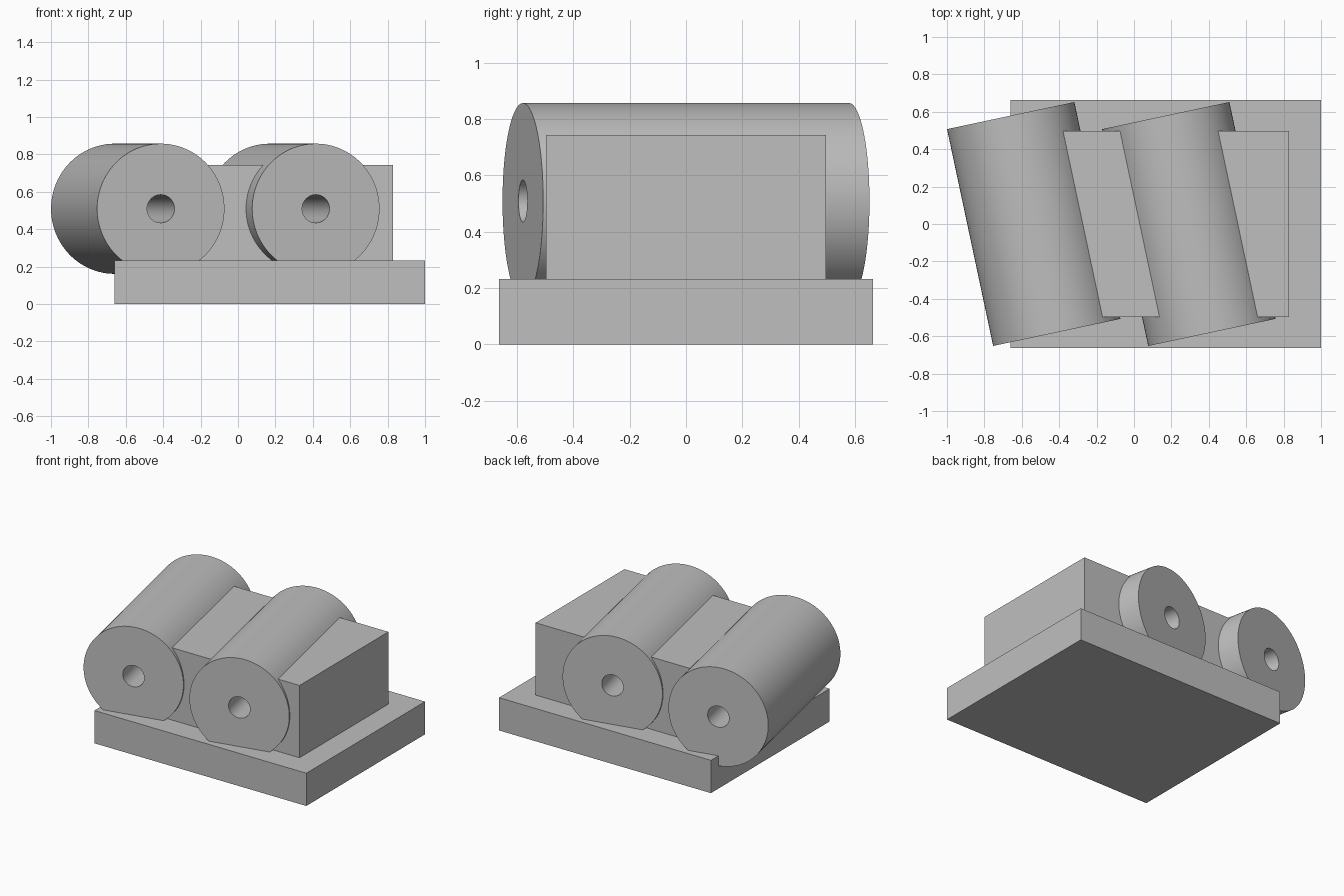
import bpy, bmesh
from math import radians, pi, cos, sin

old = bpy.data.objects.get("Cube")
if old:
    bpy.data.objects.remove(old, do_unlink=True)

# Single plain grey material
grey = bpy.data.materials.new("plain grey")
grey.use_nodes = True
colour = (0.52, 0.52, 0.52, 1)
grey.diffuse_color = colour
grey.node_tree.nodes["Principled BSDF"].inputs["Base Color"].default_value = colour

SIDES = 96
RADIUS, BORE, LENGTH = 0.348, 0.075, 1.185
AXIS_Z, TILT = 0.509, radians(12)


def finish(name, bm, location=(0, 0, 0), turn=0):
    bmesh.ops.recalc_face_normals(bm, faces=bm.faces)
    mesh = bpy.data.meshes.new(name)
    bm.to_mesh(mesh)
    bm.free()
    mesh.materials.append(grey)
    obj = bpy.data.objects.new(name, mesh)
    obj.location = location
    obj.rotation_euler.z = turn
    bpy.context.collection.objects.link(obj)
    return obj


def box(name, x0, x1, half_y, z0, z1):
    bm = bmesh.new()
    bmesh.ops.create_cube(bm, size=1)
    bmesh.ops.scale(bm, vec=(x1 - x0, 2 * half_y, z1 - z0), verts=bm.verts)
    return finish(name, bm, ((x0 + x1) / 2, 0, (z0 + z1) / 2))


def tube(name, x, outer, inner, length):
    """Hollow cylinder along y: a rectangular section swept round the axis."""
    bm = bmesh.new()
    section = [(outer, -length / 2), (outer, length / 2),
               (inner, length / 2), (inner, -length / 2)]
    if not inner:
        section = [(0, -length / 2), *section[:2], (0, length / 2)]
    rings = []
    for i in range(SIDES):
        a = 2 * pi * i / SIDES
        rings.append([bm.verts.new((r * cos(a), y, r * sin(a))) for r, y in section])
    for i, ring in enumerate(rings):
        after = rings[(i + 1) % SIDES]
        for j in range(4 if inner else 3):
            k = (j + 1) % 4
            bm.faces.new((ring[j], ring[k], after[k], after[j]))
    bmesh.ops.remove_doubles(bm, verts=bm.verts, dist=1e-5)
    return finish(name, bm, (x, 0, AXIS_Z), TILT)


# Base slab and the block cradling the rollers
box("base_plate", -0.66, 1.0, 0.664, 0, 0.232)
block = box("cradle_block", -0.49, 0.83, 0.497, 0.2, 0.744)

# Two slanted bored rollers, with clearance for them cut from the block
for side, x in (("right", -0.536), ("left", 0.293)):
    roller = tube(side + "_roller", x, RADIUS, BORE, LENGTH)
    bpy.ops.object.select_all(action="DESELECT")
    roller.select_set(True)
    bpy.context.view_layer.objects.active = roller
    bpy.ops.object.shade_smooth_by_angle(angle=radians(30))

    cutter = tube(side + "_roller_cutter", x, RADIUS - 0.03, 0, LENGTH + 0.2)
    cutter.hide_render = True
    cutter.hide_set(True)
    cut = block.modifiers.new(side + " channel", "BOOLEAN")
    cut.operation = "DIFFERENCE"
    cut.solver = "EXACT"
    cut.object = cutter
